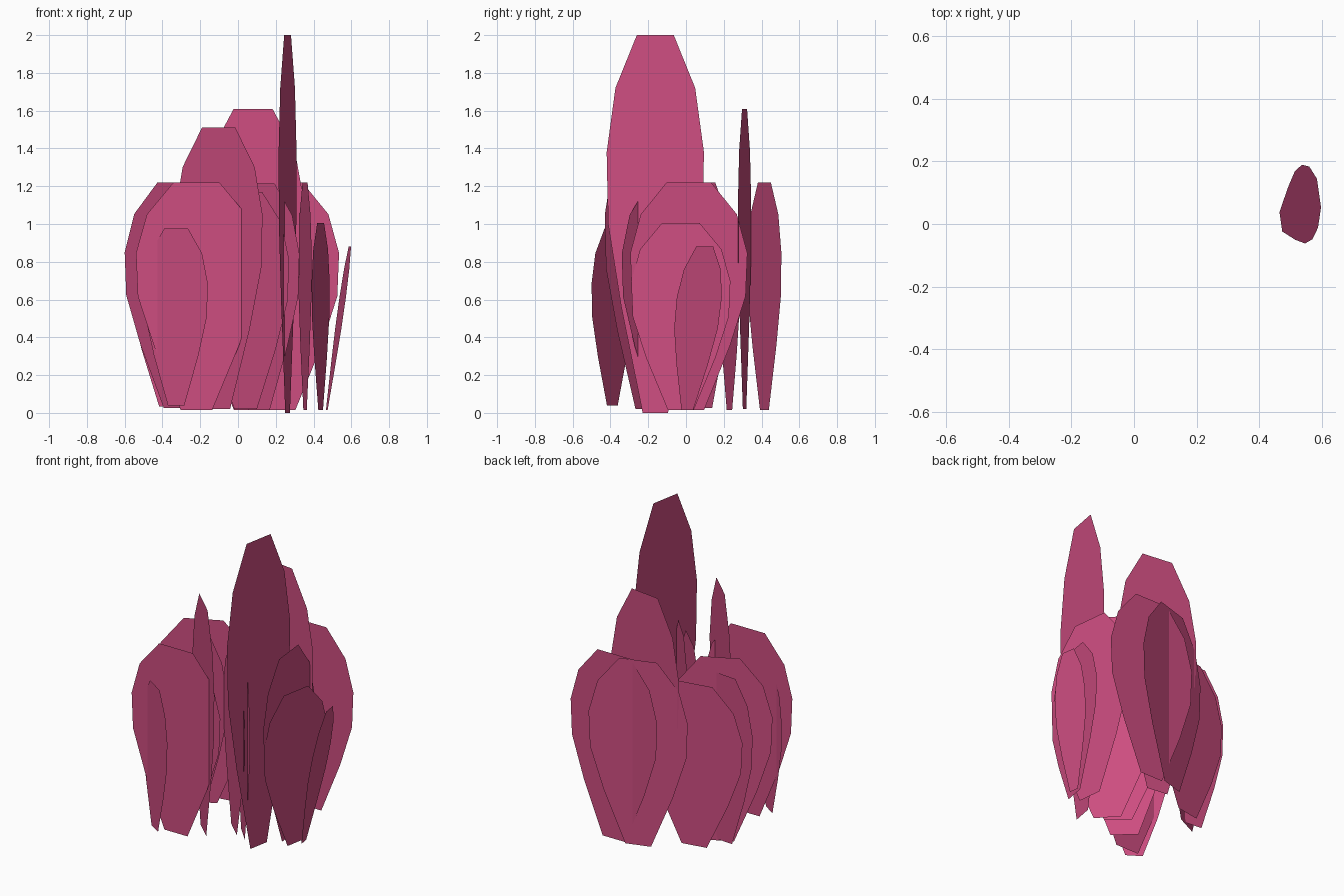
import bpy
from mathutils import Vector

if "Cube" in bpy.data.objects:
    bpy.data.objects.remove(bpy.data.objects["Cube"])

mat = bpy.data.materials.new("berry_pink")
mat.diffuse_color = (0.61, 0.074, 0.216, 1)
mat.use_nodes = True
mat.node_tree.nodes["Principled BSDF"].inputs["Base Color"].default_value = mat.diffuse_color

# Half outline of a leaf: (height fraction, half-width fraction)
PROFILE = [(0, .26), (.28, .70), (.5, .97), (.69, 1), (.86, .82), (1, .38)]


def leaf(name, a, b, z0, z1, lean=(0, 0)):
    """Flat upright leaf spanning plan points a-b, from z0 to z1, leaning at the top."""
    a, b = Vector((*a, 0)), Vector((*b, 0))
    mid, half = (a + b) / 2, (b - a) / 2

    def point(f, w):
        p = mid + half * w + Vector((*lean, 0)) * f
        p.z = z0 + (z1 - z0) * f
        return p

    verts = [point(f, w) for f, w in PROFILE]
    verts += [point(f, -w) for f, w in reversed(PROFILE)]
    mesh = bpy.data.meshes.new(name)
    mesh.from_pydata(verts, [], [list(range(len(verts)))])
    mesh.materials.append(mat)
    bpy.context.collection.objects.link(bpy.data.objects.new(name, mesh))


# Back cluster
leaf("back_leaf_outer", (-.24, .325), (.35, .505), .015, 1.22)
leaf("back_leaf_right", (-.09, .425), (.535, .425), .015, 1.22)
leaf("back_leaf_tall", (-.19, .345), (.35, .275), .02, 1.61)
# Left cluster
leaf("left_leaf_back", (-.53, .175), (.09, .285), .015, 1.07)
leaf("left_leaf_wide", (-.60, -.035), (-.04, .24), .025, 1.22)
leaf("left_leaf_small", (-.575, .135), (-.15, .10), .035, 1.12)
# Middle and front cluster
leaf("middle_leaf_inner", (-.19, .12), (.27, -.315), .02, 1.17)
leaf("middle_leaf_outer", (-.10, .12), (.325, -.34), .015, 1.215)
leaf("middle_leaf_tall", (-.335, .01), (.13, -.43), .02, 1.51)
leaf("front_leaf_small", (-.495, -.28), (-.16, -.50), .04, .975)
leaf("front_leaf_wide", (-.54, -.325), (.10, -.325), .015, 1.22)
# Right cluster
leaf("right_leaf_wide", (.32, .325), (.39, -.295), .015, 1.22)
leaf("right_leaf_low", (.485, .235), (.39, -.29), .015, 1.005)
leaf("right_leaf_tallest", (.31, .095), (.215, -.42), 0, 2.0)
leaf("right_leaf_leaning", (.453, .126), (.487, -.112), .015, .88, (.122, .092))
